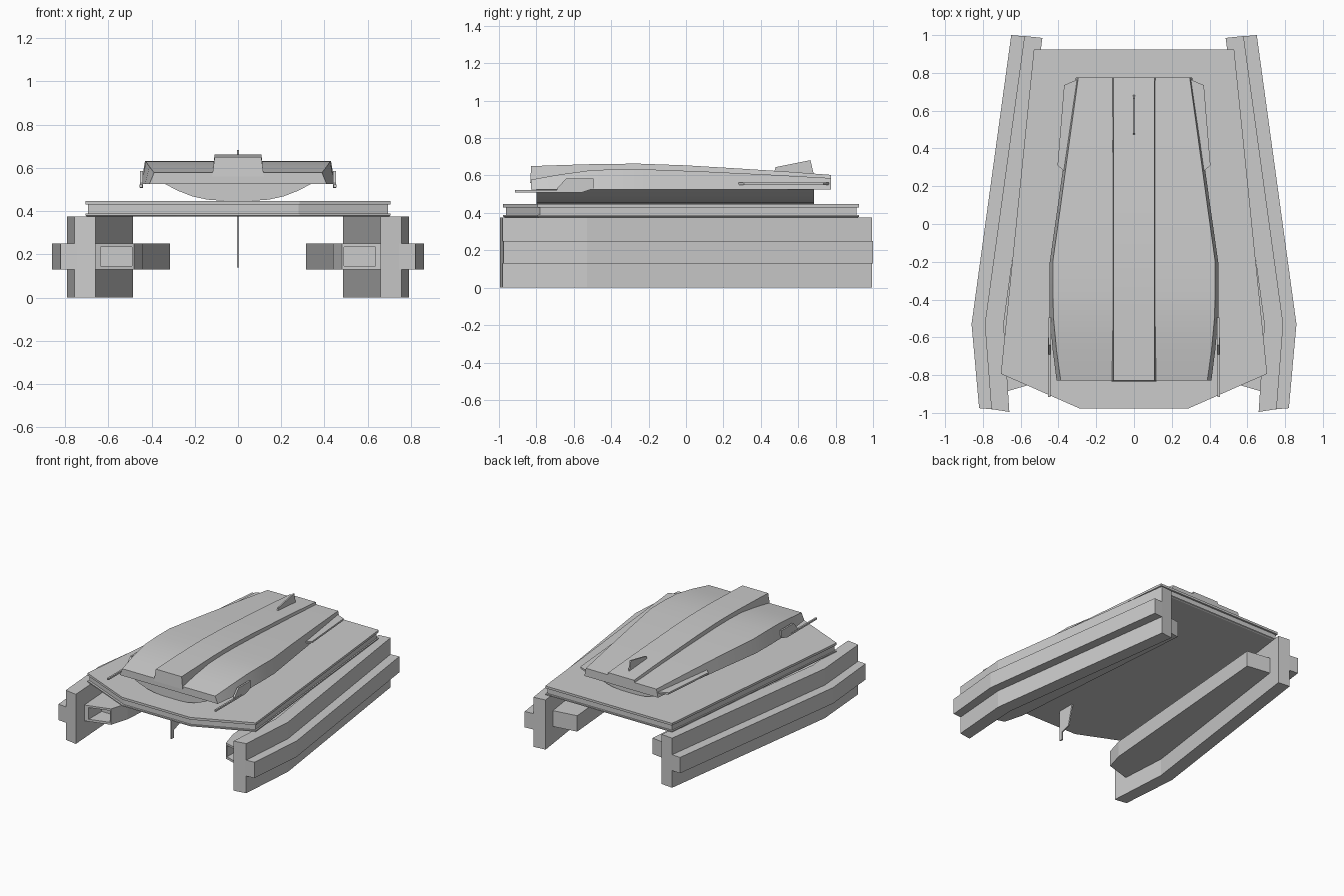
import bpy, bmesh

if "Cube" in bpy.data.objects:
    bpy.data.objects.remove(bpy.data.objects["Cube"])


def finish(name, bm, mirror=False, smooth=False):
    bmesh.ops.recalc_face_normals(bm, faces=bm.faces)
    me = bpy.data.meshes.new(name)
    bm.to_mesh(me)
    bm.free()
    ob = bpy.data.objects.new(name, me)
    bpy.context.collection.objects.link(ob)
    if smooth:
        bpy.ops.object.select_all(action='DESELECT')
        bpy.context.view_layer.objects.active = ob
        ob.select_set(True)
        bpy.ops.object.shade_smooth_by_angle(angle=0.4)
    if mirror:
        ob.modifiers.new("mirror", 'MIRROR')
    return ob


def loft(name, rings, mirror=False, smooth=False):
    """Skin a list of equal-length closed rings and cap both ends."""
    bm = bmesh.new()
    vs = [[bm.verts.new(p) for p in r] for r in rings]
    n = len(rings[0])
    for a, b in zip(vs, vs[1:]):
        for i in range(n):
            j = (i + 1) % n
            bm.faces.new((a[i], a[j], b[j], b[i]))
    bm.faces.new(vs[0])
    bm.faces.new(vs[-1])
    return finish(name, bm, mirror, smooth)


def plan(name, pts, z0, z1, mirror=False):
    """Plan outline (x, y) raised from z0 to z1."""
    return loft(name, [[(x, y, z) for x, y in pts] for z in (z0, z1)], mirror)


def side(name, pts, x0, x1, mirror=False):
    """Side outline (y, z) extruded from x0 to x1."""
    return loft(name, [[(x, y, z) for y, z in pts] for x in (x0, x1)], mirror)


# Side rails: tall wall with an outer ledge
plan("side_rail", [(.58, .995), (.79, -.53), (.755, -.98), (.66, -.995),
                   (.69, -.53), (.485, .985)], 0, .375, True)
plan("rail_ledge", [(.65, 1.0), (.86, -.53), (.82, -.975), (.74, -.982),
                    (.74, -.53), (.54, .99)], .13, .25, True)

# Inner ducts with an open front intake
duct = plan("inner_duct", [(.67, -.885), (.48, -.83), (.44, -.69), (.315, .85),
                           (.52, .88), (.72, -.53)], .13, .25)
cutter = plan("intake_cutter", [(.637, -1), (.49, -1), (.49, -.72), (.637, -.72)], .147, .235)
cutter.hide_render = True
cutter.hide_set(True)
cut = duct.modifiers.new("intake", 'BOOLEAN')
cut.object = cutter
cut.solver = 'EXACT'
duct.modifiers.new("mirror", 'MIRROR')

# Deck slab with a groove around its edge
half = [(.285, -.978), (.705, -.793), (.53, .925)]
outline = half + [(-x, y) for x, y in reversed(half)]
loft("deck", [[(x * s, y * s, z) for x, y in outline] for z, s in
              ((.375, .99), (.38, 1), (.388, 1), (.388, .985), (.43, .985), (.43, 1), (.447, 1))])

# Curved belly between deck and upper hull
belly = [(.07, .448), (.14, .453), (.21, .468), (.28, .495), (.345, .53)]
loft("belly", [[(x * s, y, z) for x, z in belly] + [(-x * s, y, z) for x, z in reversed(belly)]
               for y, s in ((-.8, 1), (.685, .92))], smooth=True)

# Upper hull: y, bottom half width, top half width, top height
stations = [(-.828, .41, .388, .578), (-.67, .43, .41, .606), (-.5, .446, .426, .629),
            (-.35, .448, .43, .633), (-.2, .446, .43, .632), (.1, .403, .388, .621),
            (.45, .354, .34, .604), (.775, .308, .295, .586)]
loft("upper_hull", [[(-b, y, .525), (b, y, .525), (t, y, z), (-t, y, z)]
                    for y, b, t, z in stations], smooth=True)

# Raised centre spine
spine = [(-.828, .65), (-.65, .656), (-.45, .662), (-.25, .663), (0, .654),
         (.3, .636), (.55, .62), (.775, .603)]
loft("spine", [[(-.12, y if y > -.8 else -.833, .56), (.12, y if y > -.8 else -.833, .56),
                (.108, y, z), (-.108, y, z)] for y, z in spine], smooth=True)

# Thin rear side fins
plan("rear_side_fin", [(.28, .77), (.30, .765), (.37, .735), (.405, .31), (.37, .28), (.34, .3)],
     .55, .563, True)

# Side guns and barrels
side("gun_pod", [(-.495, .585), (-.495, .53), (-.56, .508), (-.69, .51), (-.69, .53),
                 (-.64, .585)], .44, .453, True)
side("gun_barrel", [(-.915, .51), (-.915, .523), (-.6, .523), (-.6, .51)], .442, .455, True)

# Tail fin on top and hanging keel blade below
side("tail_fin", [(.465, .6), (.48, .645), (.665, .682), (.685, .6)], -.005, .005)
side("keel_blade", [(-.80, .38), (-.80, .14), (-.775, .14), (-.775, .2), (-.705, .22),
                    (-.665, .38)], -.005, .005)
